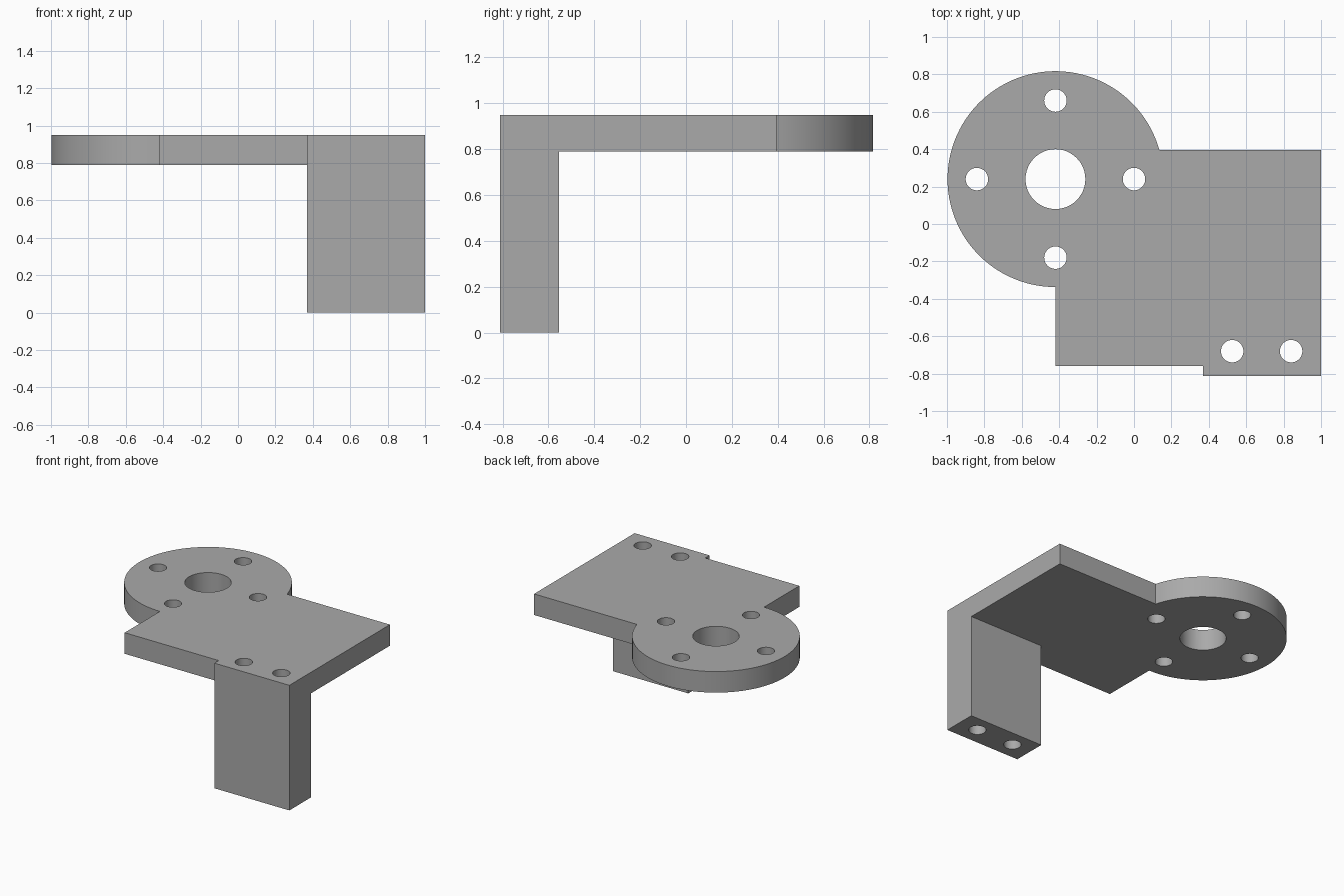
import bpy, bmesh, math

cube = bpy.data.objects.get("Cube")
if cube:
    bpy.data.objects.remove(cube, do_unlink=True)

TOP, UNDER = 0.95, 0.79          # plate surfaces
CX, CY, RADIUS = -0.42, 0.24, 0.577  # round flange
FRONT, BACK = -0.812, 0.395

grey = bpy.data.materials.new("plain grey")
grey.use_nodes = True
colour = (0.4, 0.4, 0.4, 1)
grey.diffuse_color = colour
grey.node_tree.nodes["Principled BSDF"].inputs["Base Color"].default_value = colour


def prism(name, outline, low, high):
    """Extrude a counter-clockwise outline from low to high."""
    bm = bmesh.new()
    base = bm.faces.new([bm.verts.new((x, y, low)) for x, y in outline])
    top = bmesh.ops.extrude_face_region(bm, geom=[base], use_keep_orig=True)
    for v in top["geom"]:
        if isinstance(v, bmesh.types.BMVert):
            v.co.z = high
    bmesh.ops.recalc_face_normals(bm, faces=bm.faces)
    mesh = bpy.data.meshes.new(name)
    bm.to_mesh(mesh)
    bm.free()
    mesh.materials.append(grey)
    obj = bpy.data.objects.new(name, mesh)
    bpy.context.collection.objects.link(obj)
    return obj


def arc(x, y, r, start, end, steps):
    angles = [start + (end - start) * i / steps for i in range(steps + 1)]
    return [(x + r * math.cos(a), y + r * math.sin(a)) for a in angles]


def combine(target, tool, operation):
    """Apply a boolean and discard the tool object."""
    mod = target.modifiers.new("combine", "BOOLEAN")
    mod.operation, mod.object, mod.solver = operation, tool, "EXACT"
    bpy.context.view_layer.objects.active = target
    bpy.ops.object.modifier_apply(modifier=mod.name)
    bpy.data.objects.remove(tool, do_unlink=True)


# Mounting plate: round flange blending into a stepped rectangle
outline = arc(CX, CY, RADIUS, math.asin((BACK - CY) / RADIUS), 1.5 * math.pi, 80)
outline += [(CX, -0.76), (0.37, -0.76), (0.37, FRONT), (1, FRONT), (1, BACK)]
bracket = prism("bracket", outline, UNDER, TOP)

# Leg under the front left corner
leg = prism("leg", [(0.37, FRONT), (1, FRONT), (1, -0.555), (0.37, -0.555)], 0, UNDER + 0.05)
combine(bracket, leg, "UNION")

# Centre bore, four flange holes, and two holes down the full leg
holes = [(CX, CY, 0.16)]
holes += [(x, y, 0.06) for x, y in arc(CX, CY, 0.42, 0, 1.5 * math.pi, 3)]
holes += [(x, -0.68, 0.06) for x in (0.525, 0.84)]
for x, y, r in holes:
    cutter = prism("hole_cutter", arc(x, y, r, 0, 2 * math.pi, 48)[:-1], -0.1, TOP + 0.1)
    combine(bracket, cutter, "DIFFERENCE")

# Smooth round walls with sharp rims
bpy.ops.object.select_all(action="DESELECT")
bracket.select_set(True)
bpy.context.view_layer.objects.active = bracket
bpy.ops.object.shade_smooth_by_angle(angle=math.radians(30))
